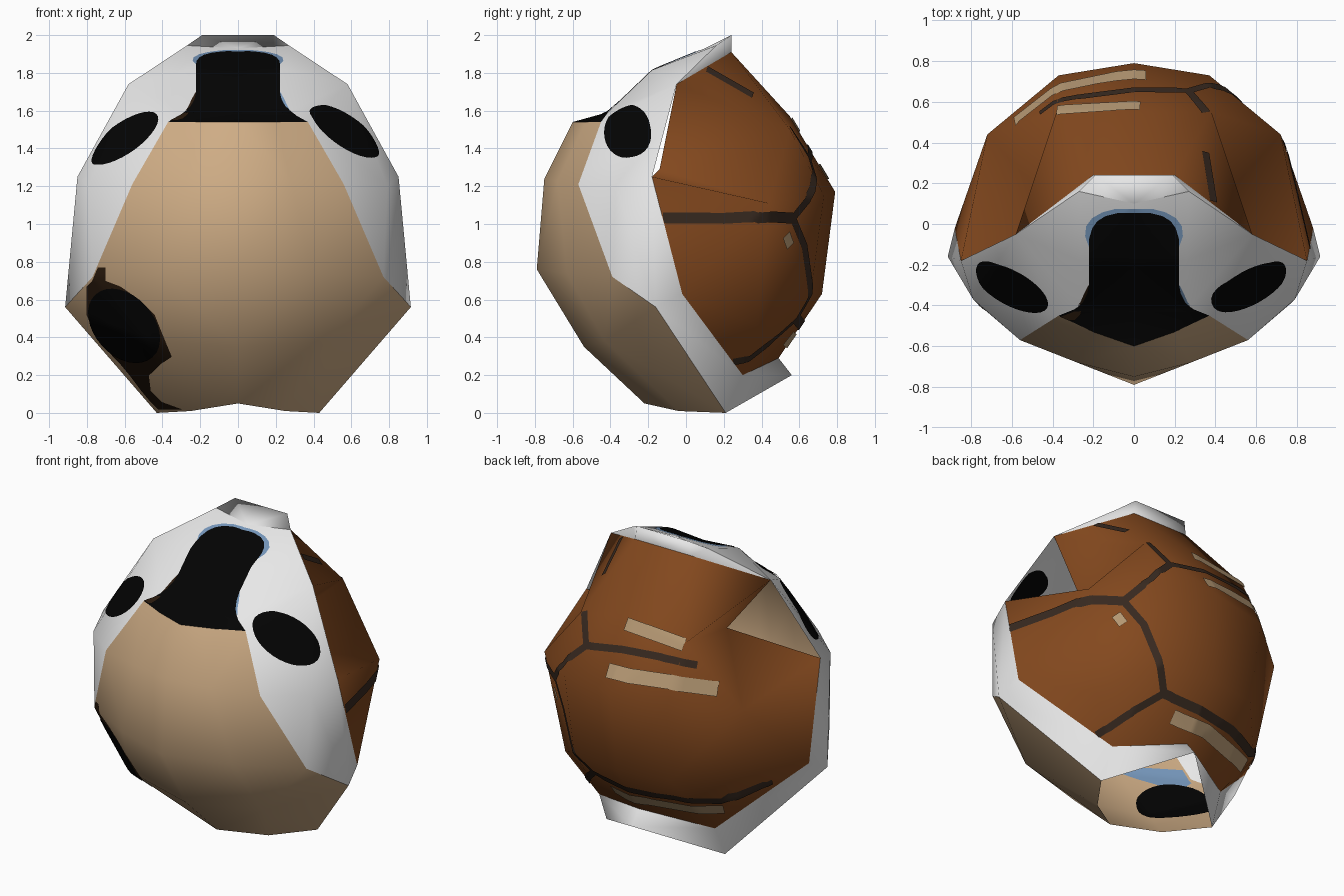
import bpy, bmesh, math
from mathutils import Vector
from mathutils.bvhtree import BVHTree

if "Cube" in bpy.data.objects:
    bpy.data.objects.remove(bpy.data.objects["Cube"])

CENTRE = Vector((0, 0, 1))


def material(name, r, g, b):
    m = bpy.data.materials.new(name)
    m.diffuse_color = (r, g, b, 1)
    m.use_nodes = True
    m.node_tree.nodes["Principled BSDF"].inputs["Base Color"].default_value = m.diffuse_color
    return m


WHITE = material("rim white", 0.82, 0.82, 0.82)
TAN = material("belly tan", 0.62, 0.415, 0.235)
BROWN = material("shell brown", 0.23, 0.066, 0.013)
BLACK = material("opening black", 0.001, 0.001, 0.001)
STRIPE = material("stripe grey brown", 0.038, 0.022, 0.014)
LIGHT = material("highlight beige", 0.47, 0.32, 0.175)
BLUE = material("edge blue", 0.18, 0.31, 0.50)
DARK = material("dark brown", 0.022, 0.010, 0.004)


def finish(name, bm, mats):
    """Shade smooth and make the object."""
    for f in bm.faces:
        f.smooth = True
    mesh = bpy.data.meshes.new(name)
    bm.to_mesh(mesh)
    ob = bpy.data.objects.new(name, mesh)
    bpy.context.collection.objects.link(ob)
    for m in mats:
        mesh.materials.append(m)
    return ob


def outwardness(f):
    f.normal_update()
    return f.normal.dot(f.calc_center_median() - CENTRE) * f.calc_area()


def panel(name, faces, mats, black=()):
    """Mirrored low-poly surface; returns a tree for laying details on it."""
    bm = bmesh.new()
    for i, face in enumerate(faces):
        for s in (1, -1):
            f = bm.faces.new([bm.verts.new((s * x, y, z)) for x, y, z in face])
            f.material_index = 1 if i in black else 0
    bmesh.ops.remove_doubles(bm, verts=bm.verts, dist=0.001)
    bmesh.ops.triangulate(bm, faces=bm.faces)
    bmesh.ops.recalc_face_normals(bm, faces=bm.faces)
    if sum(outwardness(f) for f in bm.faces) < 0:
        bmesh.ops.reverse_faces(bm, faces=bm.faces)
    bm.normal_update()
    finish(name, bm, mats)
    tree = BVHTree.FromBMesh(bm)
    bm.free()
    return tree


def patch(name, rows, tree, mat, axis=None, lift=0.006, steps=1):
    """Thin painted plate laid on a surface, from rows of points."""
    rows = [[Vector(p) for p in row] for row in rows]
    fine = [[p.lerp(q, k / steps) for p, q in zip(a, b)]
            for a, b in zip(rows, rows[1:]) for k in range(steps)] + [rows[-1]]
    bm = bmesh.new()
    grid = []
    for row in fine:
        line = []
        for p in row:
            loc = None
            if axis:
                a = Vector(axis).normalized()
                loc, n, _, _ = tree.ray_cast(p + a * 4, -a)
            if loc is None:
                loc, n, _, _ = tree.find_nearest(p)
            line.append(bm.verts.new(loc + n * lift))
        grid.append(line)
    for a, b in zip(grid, grid[1:]):
        for i in range(len(a) - 1):
            bm.faces.new((a[i], a[i + 1], b[i + 1], b[i]))
    bmesh.ops.remove_doubles(bm, verts=bm.verts, dist=0.0005)
    for f in bm.faces:
        if outwardness(f) * lift < 0:
            f.normal_flip()
    finish(name, bm, [mat])
    bm.free()


def ellipse(c, u, v):
    """Concentric rings of an ellipse with half axes u and v."""
    c, u, v = Vector(c), Vector(u), Vector(v)
    return [[c + (u * math.cos(t * math.pi / 16) + v * math.sin(t * math.pi / 16)) * k / 8
             for t in range(33)] for k in range(9)]


def ribbon(name, pts, width, mat, lift=0.006):
    """Stripe following a path on the shell."""
    pts = [Vector(p) for p in pts]
    rows = []
    for a, b in zip(pts, pts[1:]):
        for k in range(21):
            p, n, _, _ = shell_tree.find_nearest(a.lerp(b, k / 20))
            side = (b - a).cross(n).normalized() * width / 2
            rows.append([p + side * t for t in (-1, -0.5, 0, 0.5, 1)])
    patch(name, rows, shell_tree, mat, lift=lift)


def strips(edge, n):
    """Rows across the front from (height, left, right) triples."""
    return [[(a + (b - a) * t / n, -.3, z) for t in range(n + 1)] for z, a, b in edge]


# Belly: rows of centre, middle and edge points
rows = [[(0, -.60, 1.54), (.20, -.53, 1.54), (.37, -.45, 1.54)],
        [(0, -.75, 1.24), (.28, -.68, 1.23), (.56, -.57, 1.21)],
        [(0, -.79, .76), (.40, -.63, .74), (.77, -.39, .72)],
        [(0, -.54, .35), (.48, -.43, .38), (.915, -.16, .56)],
        [(0, -.22, .05), (.25, -.04, .01), (.43, .21, 0)]]
belly_faces = [(a[i], a[i + 1], b[i + 1], b[i]) for a, b in zip(rows, rows[1:]) for i in (0, 1)]
belly_tree = panel("belly", belly_faces, [TAN])

# White rim: collar, shoulders, sides and rear lip
N0, M0, P1 = rows[0]
P2, P3, P4, P5 = [r[2] for r in rows[1:]]
N1, N1b = (0, -.42, 1.59), (.27, -.41, 1.595)
N2, N2b = (0, -.18, 1.795), (.26, -.18, 1.815)
NT, T = (0, .10, 1.93), (.27, .16, 1.945)
N3, R0 = (0, .24, 2.0), (.19, .24, 2.0)
S0c, S0 = (0, .24, 1.91), (.20, .24, 1.91)
R1, R2, R3, R4 = (.58, -.05, 1.74), (.85, -.18, 1.25), (.88, -.02, .63), (.42, .30, .20)
LIP, TAIL = (0, .56, .20), (0, .49, .29)
ARM = (.79, -.37, 1.20)
rim_tree = panel("rim", [
    (N0, M0, N1b, N1), (M0, P1, N1b), (N1, N1b, N2b, N2), (N2, N2b, T, NT),
    (N1b, P1, R1, N2b), (N2b, R1, T), (P1, ARM, R1), (P1, P2, ARM), (R1, ARM, R2),
    (P2, P3, ARM), (P3, P4, ARM), (ARM, P4, R2),
    (P4, R3, R2), (P4, P5, R4, R3), (P5, LIP, TAIL, R4)], [WHITE, BLACK], black=(0, 1))
panel("rim_top_edge", [(NT, T, R0, N3), (N3, R0, S0, S0c), (T, S0, R0), (T, R1, S0)], [WHITE])

# Shell: domed back with a deep notch behind each shoulder
NOTCH = (.20, -.14, 1.29)
C0, C1, C2 = (0, .55, 1.57), (0, .79, 1.17), (0, .72, .63)
K1, K2, K3 = (.38, .55, 1.50), (.37, .73, 1.15), (.72, .44, 1.11)
K4, K5 = (.35, .66, .63), (.61, .38, .46)
shell_tree = panel("shell", [
    (S0c, S0, K1, C0), (S0, R1, K1), (R1, NOTCH, K1), (NOTCH, K3, K1), (NOTCH, R2, K3),
    (C0, K1, K2, C1), (K1, K3, K2), (C1, K2, K4, C2), (K2, K3, K5, K4),
    (K3, R2, R3, K5), (C2, K4, TAIL), (K4, R4, TAIL), (K4, K5, R4), (K5, R3, R4)], [BROWN])

# Neck opening with its blue fringe
UP = (0, 0, 1)


def bands(profile):
    return [[(w * t / 8, y, 1.8) for t in range(-8, 9)] for y, w in profile]


patch("neck_opening", bands([(.055, .08), (.04, .14), (.015, .18), (-.02, .205), (-.07, .22),
                             (-.13, .222), (-.18, .222), (-.24, .222), (-.30, .222), (-.34, .23),
                             (-.38, .25), (-.405, .275), (-.43, .31)]), rim_tree, BLACK, UP, 0.004, 2)
patch("neck_fringe", bands([(.075, .09), (.058, .155), (.03, .205), (-.01, .235), (-.06, .24),
                            (-.11, .222)]), rim_tree, BLUE, UP, 0.002, 2)
for s in (1, -1):
    patch("neck_fringe_low", [[(s * .215, y, 1.6), (s * w, y, 1.6)] for y, w in
                              ((-.30, .224), (-.34, .245), (-.38, .262), (-.40, .275))],
          rim_tree, BLUE if s > 0 else DARK, UP, 0.002)
patch("neck_corner", [[(a + (b - a) * t / 4, y, 1.6) for t in range(5)] for y, a, b in
                      ((-.425, -.29, -.26), (-.44, -.33, -.26), (-.452, -.362, -.27), (-.47, -.32, -.29))],
      rim_tree, DARK, UP, 0.007)

# Arm openings, seen on both faces of the rim
for s, label, c in ((1, "right", (.57, -.31, 1.49)), (-1, "left", (-.60, -.31, 1.45))):
    for lift, face in ((0.006, "outer"), (-0.004, "inner")):
        patch(f"{label}_arm_opening_{face}", ellipse(c, (s * .12, .125, 0), (-s * .13, 0, .145)),
              rim_tree, BLACK, (s, -.96, .9), lift)

# Foot opening on the lower belly with a dark surround
FRONT = (0, -1, 0)
edge = [(.77, -.74, -.70), (.70, -.77, -.70), (.67, -.80, -.62), (.60, -.80, -.52), (.52, -.80, -.44),
        (.42, -.75, -.40), (.30, -.66, -.35), (.26, -.62, -.41), (.20, -.57, -.47),
        (.12, -.51, -.46), (.06, -.46, -.40), (.02, -.42, -.29)]
patch("foot_surround", strips(edge, 10), belly_tree, DARK, FRONT, 0.004, 4)
for lift, face in ((0.008, "outer"), (-0.005, "inner")):
    patch("foot_opening_" + face, ellipse((-.60, -.3, .465), (-.15, 0, .165), (.115, 0, .105)),
          belly_tree, BLACK, FRONT, lift)
patch("inner_blue_lining", strips([(.78, -.73, -.36), (.73, -.75, -.40), (.68, -.76, -.50),
                                   (.64, -.72, -.60)], 8), belly_tree, BLUE, FRONT, -0.004, 2)

# Shell stripes between plates
J1, J2, J3 = (.56, .57, 1.03), (.27, .62, .47), (.27, .67, 1.36)
for i, path in enumerate([
        [(.84, -.13, 1.03), (.79, .2, 1.03), (.69, .44, 1.04), J1],
        [J1, (.42, .66, 1.18), J3],
        [J1, (.46, .64, .88), (.36, .66, .65), J2],
        [J2, (.42, .45, .35), (.50, .25, .27)],
        [J2, (0, .62, .46), (-.30, .57, .45), (-.74, .17, .55)],
        [J3, (.35, .53, 1.50)],
        [(.36, .36, 1.69), (.39, .11, 1.82)],
        [J3, (0, .66, 1.40), (-.45, .53, 1.37)]]):
    ribbon(f"shell_stripe_{i + 1}", path, 0.058 if i in (0, 4) else 0.045, STRIPE)

# Pale highlights on the shell
for i, (path, w) in enumerate([
        ([(.03, .58, 1.53), (-.38, .57, 1.50)], .08),
        ([(.06, .74, 1.28), (-.10, .73, 1.28), (-.59, .51, 1.24)], .09),
        ([(.16, .56, .38), (-.10, .56, .38), (-.53, .36, .40)], .09),
        ([(.60, .55, .94), (.56, .57, .88)], .06)]):
    ribbon(f"shell_highlight_{i + 1}", path, w, LIGHT, 0.009)
